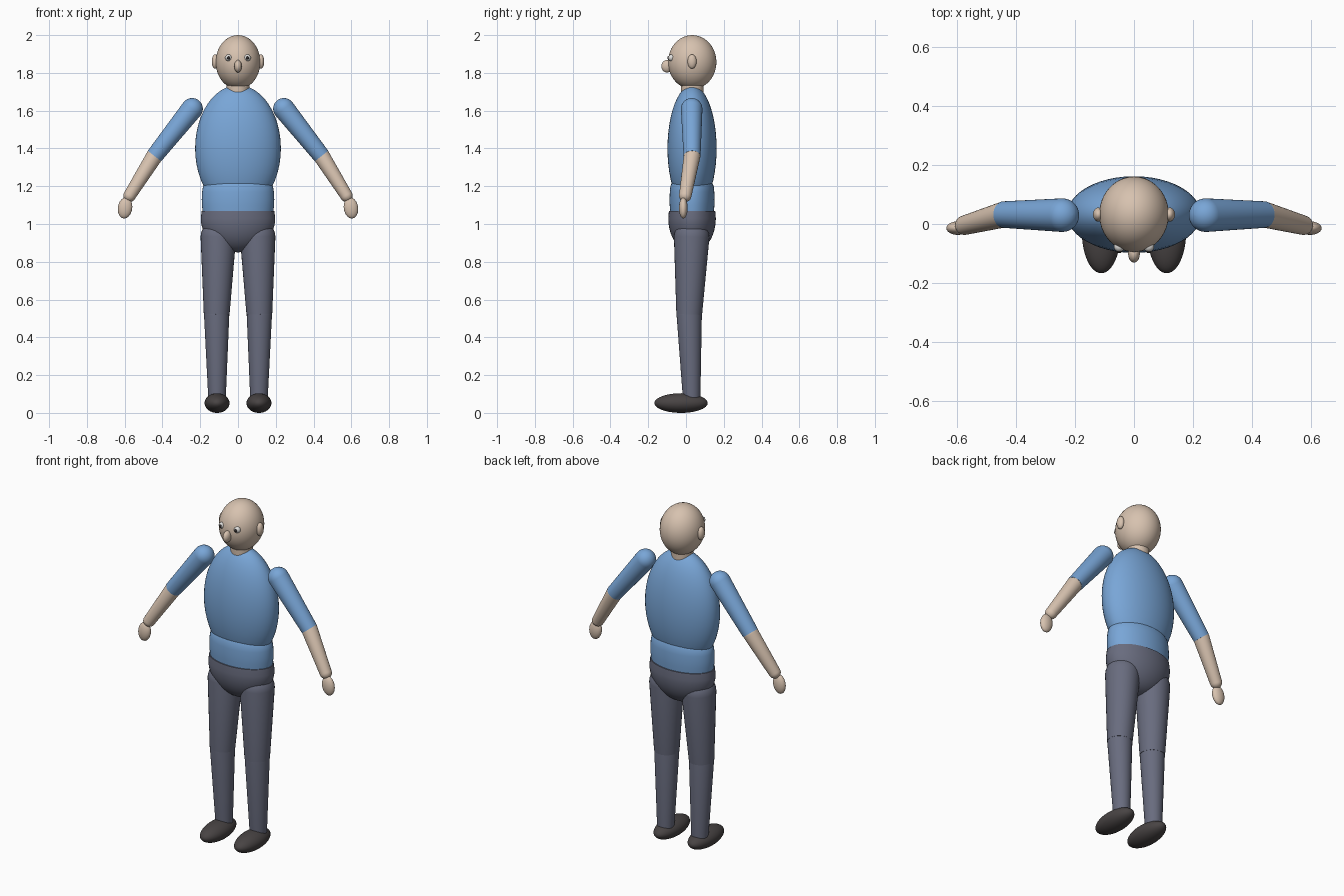
import bpy
import bmesh
import math
from mathutils import Matrix, Vector

if "Cube" in bpy.data.objects:
    bpy.data.objects.remove(bpy.data.objects["Cube"], do_unlink=True)


def material(name, rgb):
    mat = bpy.data.materials.new(name)
    mat.use_nodes = True
    mat.diffuse_color = (*rgb, 1)
    mat.node_tree.nodes["Principled BSDF"].inputs["Base Color"].default_value = (*rgb, 1)
    return mat


SKIN = material("skin", (0.68, 0.54, 0.43))
SHIRT = material("blue shirt", (0.19, 0.38, 0.68))
TROUSERS = material("grey trousers", (0.14, 0.15, 0.21))
SHOE = material("dark shoe", (0.065, 0.057, 0.057))
EYE = material("eye white", (0.75, 0.74, 0.72))
PUPIL = material("dark pupil", (0.03, 0.025, 0.025))


def finish(bm, name, mat):
    bmesh.ops.recalc_face_normals(bm, faces=bm.faces)
    mesh = bpy.data.meshes.new(name)
    bm.to_mesh(mesh)
    bm.free()
    mesh.materials.append(mat)
    obj = bpy.data.objects.new(name, mesh)
    bpy.context.collection.objects.link(obj)
    bpy.ops.object.select_all(action="DESELECT")
    obj.select_set(True)
    bpy.context.view_layer.objects.active = obj
    bpy.ops.object.shade_smooth_by_angle(angle=math.radians(40))
    return obj


def ellipsoid(name, mat, centre, radii, tilt=0.0, segments=48):
    bm = bmesh.new()
    bmesh.ops.create_uvsphere(bm, u_segments=segments, v_segments=segments // 2, radius=1)
    bm.transform(Matrix.Translation(centre) @ Matrix.Rotation(tilt, 4, "Y")
                 @ Matrix.Diagonal((*radii, 1)))
    return finish(bm, name, mat)


def lathe(name, mat, profile, matrix, segments=48):
    """Spin (radius, height) points around z, closing both ends."""
    bm = bmesh.new()
    rings = []
    for r, z in profile:
        angles = [math.tau * i / segments for i in range(segments)]
        rings.append([bm.verts.new((r * math.cos(a), r * math.sin(a), z)) for a in angles])
    for low, high in zip(rings, rings[1:]):
        for i in range(segments):
            j = (i + 1) % segments
            bm.faces.new((low[i], low[j], high[j], high[i]))
    bm.faces.new(rings[0])
    bm.faces.new(rings[-1])
    bm.transform(matrix)
    return finish(bm, name, mat)


def limb(name, mat, start, r1, end, r2, round_end=False):
    """Tapered limb with a domed start and a flat or domed end."""
    start, end = Vector(start), Vector(end)
    axis = end - start
    steps = [math.pi / 2 * i / 8 for i in range(9)]
    profile = [(max(r1 * math.sin(a), 0.001), -r1 * math.cos(a)) for a in steps]
    dome = steps if round_end else steps[:1]
    profile += [(max(r2 * math.cos(a), 0.001), axis.length + r2 * math.sin(a)) for a in dome]
    turn = axis.to_track_quat("Z", "Y").to_matrix().to_4x4()
    return lathe(name, mat, profile, Matrix.Translation(start) @ turn, 32)


# Head, neck and nose
ellipsoid("head", SKIN, (0, 0.033, 1.857), (0.118, 0.128, 0.143))
limb("neck", SKIN, (0, 0.033, 1.64), 0.06, (0, 0.033, 1.78), 0.06)
ellipsoid("nose", SKIN, (0, -0.1, 1.835), (0.02, 0.031, 0.033), segments=24)

# Torso, shirt hem and pelvis
ellipsoid("torso", SHIRT, (0, 0.032, 1.4), (0.227, 0.13, 0.335))
oval = Matrix.Translation((0, 0.032, 0)) @ Matrix.Diagonal((1, 0.62, 1, 1))
hem = [(0.187, 1.065), (0.191, 1.1), (0.192, 1.13), (0.19, 1.17), (0.185, 1.2), (0.175, 1.215)]
lathe("shirt_hem", SHIRT, hem, oval)
bowl = [math.pi / 2 * i / 14 for i in range(15)]
pelvis = [(0.192, 1.07)] + [(max(0.197 * math.cos(a), 0.001), 1.03 - 0.18 * math.sin(a))
                            for a in bowl]
lathe("pelvis", TROUSERS, pelvis, oval @ Matrix.Diagonal((1, 1.03, 1, 1)))

for side, s in (("left", 1), ("right", -1)):
    # Face details
    ellipsoid(side + "_ear", SKIN, (s * 0.121, 0.032, 1.86), (0.018, 0.024, 0.038), segments=24)
    ellipsoid(side + "_eye", EYE, (s * 0.05, -0.077, 1.88), (0.018, 0.018, 0.018), segments=24)
    ellipsoid(side + "_pupil", PUPIL, (s * 0.05, -0.092, 1.88), (0.009, 0.007, 0.009), segments=16)

    # Arm
    shoulder, elbow = (s * 0.243, 0.03, 1.61), (s * 0.442, 0.032, 1.36)
    wrist = (s * 0.574, -0.004, 1.15)
    limb(side + "_sleeve", SHIRT, shoulder, 0.057, elbow, 0.045)
    limb(side + "_forearm", SKIN, elbow, 0.044, wrist, 0.033, round_end=True)
    ellipsoid(side + "_hand", SKIN, (s * 0.598, -0.014, 1.085), (0.038, 0.023, 0.056),
              tilt=-s * 0.15, segments=32)

    # Leg
    hip, knee, ankle = (s * 0.104, 0.03, 0.93), (s * 0.113, 0.017, 0.52), (s * 0.111, 0.03, 0.07)
    limb(side + "_thigh", TROUSERS, hip, 0.094, knee, 0.068)
    limb(side + "_shin", TROUSERS, knee, 0.067, ankle, 0.046)
    ellipsoid(side + "_shoe", SHOE, (s * 0.111, -0.026, 0.052), (0.066, 0.141, 0.052))
